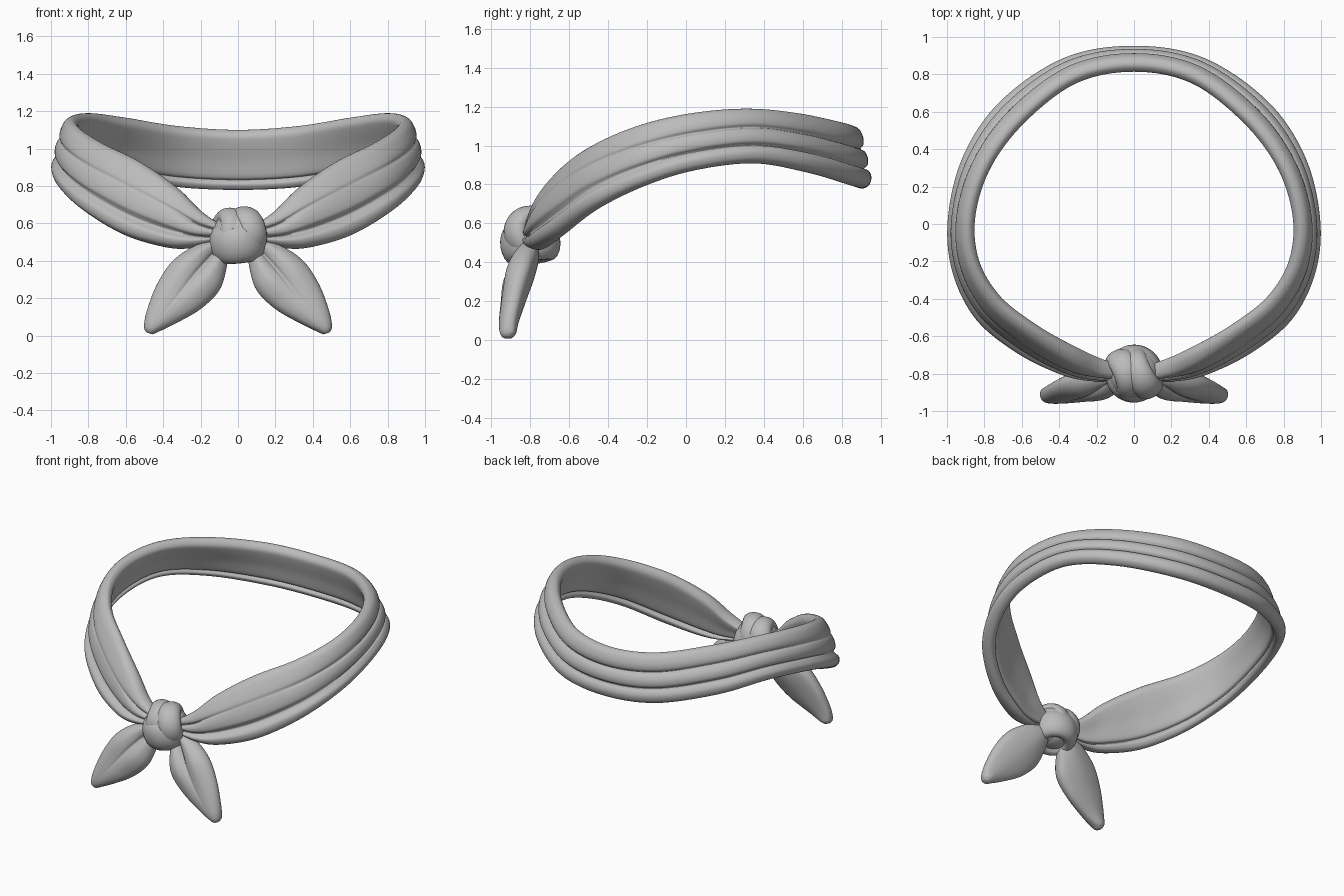
import bpy, bmesh, math
from mathutils import Vector, Matrix

cube = bpy.data.objects.get("Cube")
if cube:
    bpy.data.objects.remove(cube, do_unlink=True)

cloth = bpy.data.materials.new("grey cloth")
cloth.use_nodes = True
GREY = (0.5, 0.5, 0.5, 1)
cloth.diffuse_color = GREY
cloth.node_tree.nodes["Principled BSDF"].inputs["Base Color"].default_value = GREY


def smooth_path(pts, steps, closed=False):
    """Catmull-Rom resampling of a list of vectors."""
    n, out = len(pts), []
    for i in range(n if closed else n - 1):
        ids = [i - 1, i, i + 1, i + 2]
        a, b, c, d = [pts[k % n] if closed else pts[min(max(k, 0), n - 1)] for k in ids]
        for s in range(steps):
            t = s / steps
            out.append(0.5 * (2 * b + (c - a) * t + (2 * a - 5 * b + 4 * c - d) * t * t
                              + (3 * b - a - 3 * c + d) * t ** 3))
    return out if closed else out + [pts[-1]]


def add_object(name, bm):
    bmesh.ops.recalc_face_normals(bm, faces=bm.faces)
    for f in bm.faces:
        f.smooth = True
    mesh = bpy.data.meshes.new(name)
    bm.to_mesh(mesh)
    bm.free()
    mesh.materials.append(cloth)
    obj = bpy.data.objects.new(name, mesh)
    bpy.context.collection.objects.link(obj)
    return obj


def sweep(name, stations, profile, steps, side=1):
    """Skin a closed profile (across, creased height, smooth height) between two
    edge paths. Each station is (first edge, second edge, half thickness, smoothness)."""
    first = smooth_path([Vector(s[0]) for s in stations], steps)
    second = smooth_path([Vector(s[1]) for s in stations], steps)
    shape = smooth_path([Vector((s[2], s[3], 0)) for s in stations], steps)
    prof = smooth_path([Vector(p) for p in profile], 4, closed=True)
    mid = [(a + b) / 2 for a, b in zip(first, second)]
    bm, rings = bmesh.new(), []
    for i, (a, b) in enumerate(zip(first, second)):
        tangent = mid[min(i + 1, len(mid) - 1)] - mid[max(i - 1, 0)]
        out = tangent.cross(b - a).normalized() * shape[i].x
        ring = [a + (b - a) * p.x + out * (p.y + (p.z - p.y) * shape[i].y) for p in prof]
        rings.append([bm.verts.new((side * v.x, v.y, v.z)) for v in ring])
    n = len(prof)
    for r, q in zip(rings, rings[1:]):
        for k in range(n):
            bm.faces.new((r[k], r[(k + 1) % n], q[(k + 1) % n], q[k]))
    bm.faces.new(rings[0])
    bm.faces.new(rings[-1])
    return add_object(name, bm)


# Neck band: half of its stations from the back centre to the knot
half = [
    ((0, .85, 1.085), (0, .91, .795), .046, 0),
    ((.32, .785, 1.105), (.36, .85, .815), .046, 0),
    ((.60, .57, 1.15), (.69, .63, .88), .046, .1),
    ((.79, .32, 1.175), (.88, .35, .925), .045, .2),
    ((.88, .05, 1.155), (.955, .03, .885), .046, .35),
    ((.86, -.2, 1.10), (.935, -.24, .80), .047, .55),
    ((.735, -.41, 1.015), (.82, -.48, .685), .05, .8),
    ((.525, -.575, .91), (.61, -.65, .56), .054, 1),
    ((.325, -.695, .775), (.39, -.75, .49), .06, .9),
    ((.19, -.755, .65), (.24, -.79, .48), .052, .4),
    ((.06, -.79, .57), (.07, -.80, .51), .035, 0),
]
flip = lambda p: (-p[0], p[1], p[2])
band = [(flip(a), flip(b), t, s) for a, b, t, s in reversed(half[1:])] + half

# Rolled folds outside that merge toward the front, flat inside with a hem lip
folds = [(-.05, 0, 0), (.02, .8, .7), (.18, 1.1, 1.05), (.31, .95, 1.2), (.37, .55, 1.15),
         (.43, .95, 1.2), (.55, 1.15, 1.2), (.67, .95, 1.05), (.72, .45, .75),
         (.77, .95, .55), (.89, 1.1, 1), (1.01, .7, .7), (1.05, 0, 0), (1.02, -.6, -.6),
         (.92, -.8, -.8), (.86, -.35, -.4), (.8, -.75, -.7), (.5, -.75, -.7),
         (.2, -.9, -.8), (.03, -.8, -.7)]
sweep("neck_band", band, folds, 8)

# Two hanging tails: leaf shapes, creased near the knot
tail = [
    ((.05, -.79, .47), (.11, -.79, .51), .035, 0),
    ((.065, -.83, .36), (.22, -.80, .48), .06, 0),
    ((.105, -.875, .245), (.345, -.835, .395), .075, .35),
    ((.205, -.895, .145), (.43, -.87, .27), .065, .8),
    ((.335, -.912, .068), (.485, -.90, .13), .052, 1),
    ((.425, -.912, .022), (.501, -.91, .05), .042, 1),
    ((.455, -.91, .008), (.492, -.91, .02), .022, 1),
]
leaf = [(-.02, 0, 0), (.06, .65, .6), (.25, 1.05, .95), (.42, .8, 1.05), (.5, .45, 1.05),
        (.58, .8, 1.05), (.75, 1.05, .95), (.94, .65, .6), (1.02, 0, 0),
        (.92, -.6, -.6), (.5, -1, -.9), (.08, -.6, -.6)]
for name, side in (("left_tail", 1), ("right_tail", -1)):
    sweep(name, tail, leaf, 6, side)


# Knot: a rounded core wrapped by crossing rolls
def roll(name, centre, major, minor, widen, rot):
    bm = bmesh.new()
    n, m = 48, 20
    grid = []
    for i in range(n):
        a = math.tau * i / n
        row = []
        for j in range(m):
            b = math.tau * j / m
            r = major + minor * math.cos(b)
            row.append(bm.verts.new((r * math.cos(a), r * math.sin(a),
                                     minor * widen * math.sin(b))))
        grid.append(row)
    for i in range(n):
        for j in range(m):
            p, q, k = grid[i], grid[(i + 1) % n], (j + 1) % m
            bm.faces.new((p[j], q[j], q[k], p[k]))
    turn = Matrix.Translation(centre)
    for axis, deg in rot:
        turn = turn @ Matrix.Rotation(math.radians(deg), 4, axis)
    bm.transform(turn)
    return add_object(name, bm)


core = bmesh.new()
bmesh.ops.create_uvsphere(core, u_segments=32, v_segments=20, radius=.137)
core.transform(Matrix.Translation((0, -.8, .535)))
add_object("knot_core", core)
roll("knot_lower_wrap", (0, -.8, .50), .095, .06, 1.7, [("X", 8), ("Y", -6)])
roll("knot_top_strap", (.04, -.8, .55), .087, .055, 1.4, [("Z", 28), ("Y", 80)])
roll("knot_side_strap", (-.05, -.8, .55), .08, .055, 1.4, [("Z", 20), ("Y", 102)])
